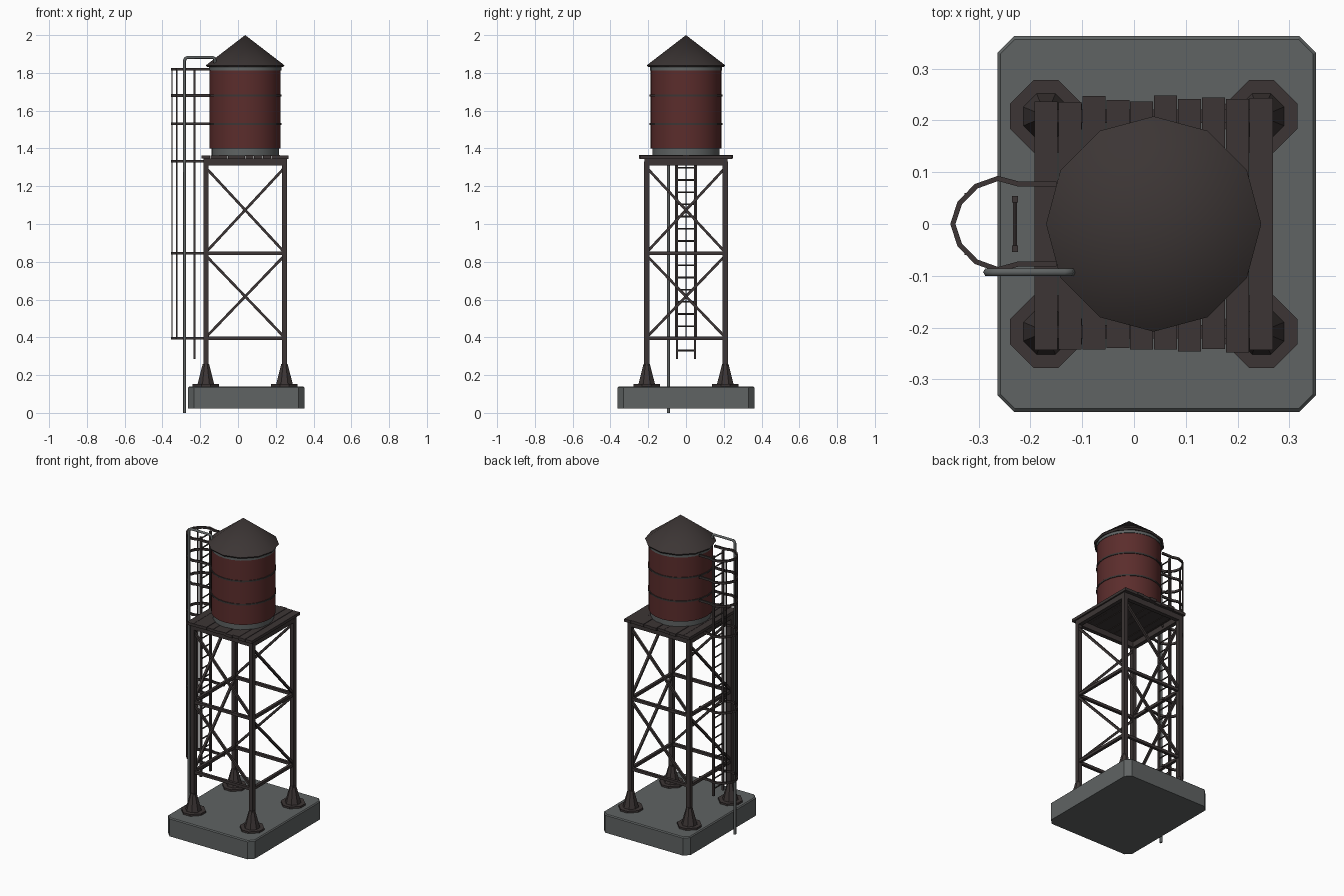
import bpy, bmesh, math, random
from mathutils import Vector, Matrix

random.seed(4)
if "Cube" in bpy.data.objects:
    bpy.data.objects.remove(bpy.data.objects["Cube"], do_unlink=True)

CX = 0.038      # tower axis
LEG = 0.208     # half spacing of legs


def material(name, rgb):
    m = bpy.data.materials.new(name)
    m.use_nodes = True
    m.diffuse_color = (*rgb, 1)
    bsdf = m.node_tree.nodes["Principled BSDF"]
    bsdf.inputs["Base Color"].default_value = (*rgb, 1)
    bsdf.inputs["Roughness"].default_value = 0.8
    return m


GREY = material("grey", (0.115, 0.125, 0.125))
DARK = material("dark_brown", (0.045, 0.036, 0.035))
RED = material("dark_red", (0.105, 0.026, 0.025))


def finish(name, bm, mat, smooth=False):
    bmesh.ops.recalc_face_normals(bm, faces=bm.faces[:])
    me = bpy.data.meshes.new(name)
    bm.to_mesh(me)
    bm.free()
    me.materials.append(mat)
    ob = bpy.data.objects.new(name, me)
    bpy.context.collection.objects.link(ob)
    if smooth:
        bpy.ops.object.select_all(action="DESELECT")
        ob.select_set(True)
        bpy.context.view_layer.objects.active = ob
        bpy.ops.object.shade_smooth_by_angle(angle=math.radians(40))
    return ob


def box(bm, centre, size):
    mat = Matrix.Translation(centre) @ Matrix.Diagonal((*size, 1))
    return bmesh.ops.create_cube(bm, size=1, matrix=mat)["verts"]


def cone(bm, centre, r1, r2, z0, z1, sides, turn=0.0):
    mat = Matrix.Translation((*centre, (z0 + z1) / 2)) @ Matrix.Rotation(turn, 4, "Z")
    bmesh.ops.create_cone(bm, cap_ends=True, segments=sides, radius1=r1,
                          radius2=r2, depth=z1 - z0, matrix=mat)


def bar(bm, p, q, w, sides=4):
    p, q = Vector(p), Vector(q)
    d = q - p
    rot = d.to_track_quat("Z", "Y").to_matrix().to_4x4()
    if sides == 4:
        mat = Matrix.Translation((p + q) / 2) @ rot @ Matrix.Diagonal((w, w, d.length, 1))
        bmesh.ops.create_cube(bm, size=1, matrix=mat)
    else:
        bmesh.ops.create_cone(bm, cap_ends=True, segments=sides, radius1=w / 2, radius2=w / 2,
                              depth=d.length, matrix=Matrix.Translation((p + q) / 2) @ rot)


def sweep(bm, path, w, h):
    """Flat upright strip of thickness w and height h along a level path."""
    rings = []
    for i, p in enumerate(path):
        t = (path[min(i + 1, len(path) - 1)] - path[max(i - 1, 0)]).normalized()
        n = Vector((-t.y, t.x, 0)) * w / 2
        up = Vector((0, 0, h / 2))
        rings.append([bm.verts.new(p + v) for v in (n + up, n - up, -n - up, -n + up)])
    for a, b in zip(rings, rings[1:]):
        for k in range(4):
            bm.faces.new((a[k], a[(k + 1) % 4], b[(k + 1) % 4], b[k]))
    bm.faces.new(rings[0])
    bm.faces.new(rings[-1])


def chamfer_upright(bm, amount):
    edges = [e for e in bm.edges if abs(e.verts[0].co.z - e.verts[1].co.z) > 0.005]
    bmesh.ops.bevel(bm, geom=edges, offset=amount, segments=1, affect="EDGES")


# Concrete base with cut corners and a softened rim
bm = bmesh.new()
box(bm, (0.044, 0, 0.081), (0.616, 0.726, 0.118))
chamfer_upright(bm, 0.032)
rim = [e for e in bm.edges if min(v.co.z for v in e.verts) > 0.13]
bmesh.ops.bevel(bm, geom=rim, offset=0.006, segments=1, affect="EDGES")
finish("concrete_base", bm, GREY)

# Legs with footplates and flared feet
corners = [(CX + sx * LEG, sy * LEG) for sx, sy in ((-1, -1), (1, -1), (1, 1), (-1, 1))]
for i, (x, y) in enumerate(corners):
    bm = bmesh.new()
    box(bm, (x, y, 0.145), (0.14, 0.14, 0.014))
    chamfer_upright(bm, 0.046)
    finish(f"footplate_{i + 1}", bm, DARK)
    bm = bmesh.new()
    cone(bm, (x, y), 0.048, 0.018, 0.15, 0.26, 8, math.pi / 8)
    finish(f"foot_{i + 1}", bm, DARK)
    bm = bmesh.new()
    bar(bm, (x, y, 0.2), (x, y, 1.33), 0.027)
    finish(f"leg_{i + 1}", bm, DARK)

# Level braces and one diagonal per panel, turning around the tower
levels = (0.395, 0.845, 1.31)
braces, diagonals = bmesh.new(), bmesh.new()
for i in range(4):
    a, b = corners[i], corners[(i + 1) % 4]
    for z in levels[:2]:
        bar(braces, (*a, z), (*b, z), 0.018)
    for z0, z1 in zip(levels, levels[1:]):
        bar(diagonals, (*a, z1 - 0.012), (*b, z0 + 0.005), 0.014)
finish("level_braces", braces, DARK)
finish("diagonal_braces", diagonals, DARK)

# Platform frame and uneven planks
bm = bmesh.new()
for s in (-1, 1):
    box(bm, (CX + s * LEG, 0, 1.329), (0.026, 0.442, 0.036))
    box(bm, (CX, s * LEG, 1.329), (0.442, 0.026, 0.036))
finish("platform_frame", bm, DARK)
bm = bmesh.new()
for i in range(10):
    length = 0.484 + random.uniform(-0.008, 0.008)
    box(bm, (CX + (i - 4.5) * 0.0462, random.uniform(-0.004, 0.004),
             1.355 + random.uniform(-0.002, 0.002)), (0.0445, length, 0.018))
finish("platform_planks", bm, DARK)

# Tank
for name, r, z0, z1, mat in (("tank_skirt", 0.178, 1.36, 1.402, GREY),
                             ("tank_body", 0.188, 1.40, 1.815, RED),
                             ("tank_rim", 0.191, 1.813, 1.838, GREY)):
    bm = bmesh.new()
    cone(bm, (CX, 0), r, r, z0, z1, 24)
    finish(name, bm, mat, True)
bm = bmesh.new()
for z in (1.53, 1.68):
    cone(bm, (CX, 0), 0.192, 0.192, z - 0.005, z + 0.005, 24)
finish("tank_bands", bm, DARK, True)

# Conical roof with a thin eave
bm = bmesh.new()
cone(bm, (CX, 0), 0.2, 0.208, 1.83, 1.84, 12)
cone(bm, (CX, 0), 0.208, 0, 1.84, 2.0, 12)
finish("tank_roof", bm, DARK, True)

# Ladder
LX = -0.23
bm = bmesh.new()
for s in (-1, 1):
    bar(bm, (LX, s * 0.048, 0.285), (LX, s * 0.048, 1.825), 0.012)
for i in range(24):
    z = 0.33 + i * 0.0645
    bar(bm, (LX, -0.048, z), (LX, 0.048, z), 0.009, 6)
finish("ladder", bm, DARK)

# Safety cage: hoops around the ladder and upright strips
half = [(-0.15, 0.077), (-0.222, 0.077), (-0.263, 0.088),
        (-0.305, 0.073), (-0.337, 0.04)]
loop = half + [(-0.35, 0)] + [(x, -y) for x, y in reversed(half)]
bm = bmesh.new()
for z in (*levels[:2], 1.333, 1.53, 1.68, 1.82):
    sweep(bm, [Vector((x, y, z)) for x, y in loop], 0.01, 0.014)
finish("cage_hoops", bm, DARK)
bm = bmesh.new()
for x, y in ((-0.349, 0), (-0.324, 0.056), (-0.324, -0.056)):
    bar(bm, (x, y, 0.39), (x, y, 1.825), 0.007)
finish("cage_strips", bm, DARK)

# Water pipe, bent over into the roof
curve = bpy.data.curves.new("pipe_path", "CURVE")
curve.dimensions = "3D"
curve.bevel_depth = 0.0085
curve.bevel_resolution = 1
curve.use_fill_caps = True
points = [(-0.283, 0), (-0.283, 1.865), (-0.279, 1.876), (-0.268, 1.882),
          (-0.135, 1.882), (-0.124, 1.877), (-0.12, 1.85)]
spline = curve.splines.new("POLY")
spline.points.add(len(points) - 1)
for sp, (x, z) in zip(spline.points, points):
    sp.co = (x, -0.093, z, 1)
curve.materials.append(GREY)
bpy.context.collection.objects.link(bpy.data.objects.new("water_pipe", curve))
